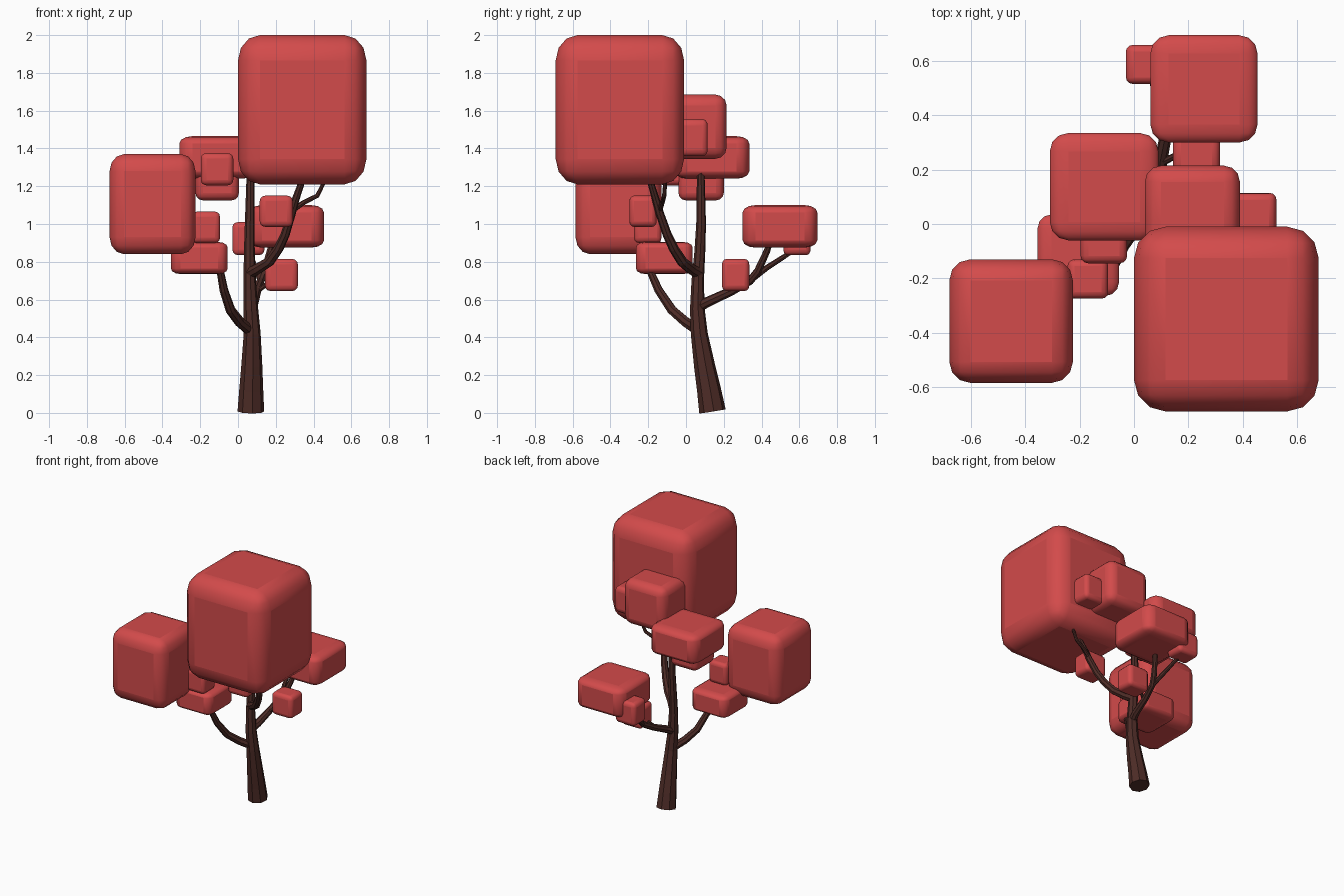
import bpy, math
from mathutils import Vector


def material(name, rgb):
    m = bpy.data.materials.new(name)
    m.diffuse_color = (*rgb, 1)
    return m


LEAF = material("leaf_red", (0.65, 0.07, 0.07))
BARK = material("bark_brown", (0.075, 0.025, 0.02))


def foliage(name, x, y, z):
    """Rounded block filling the given x, y, z ranges; rounding scales with the block."""
    lo, hi = Vector((x[0], y[0], z[0])), Vector((x[1], y[1], z[1]))
    bpy.ops.mesh.primitive_cube_add(size=1, location=(lo + hi) / 2)
    ob = bpy.context.object
    ob.name = name
    ob.scale = hi - lo
    bev = ob.modifiers.new("round", "BEVEL")
    bev.width, bev.segments = 0.17, 3
    ob.data.materials.append(LEAF)
    bpy.ops.object.shade_smooth_by_angle(angle=math.radians(40))


def limb(name, points):
    """Tapered eight-sided tube through (x, y, z, radius) points."""
    cu = bpy.data.curves.new(name, "CURVE")
    cu.dimensions = "3D"
    cu.bevel_depth, cu.bevel_resolution = 1, 2
    cu.use_fill_caps = True
    sp = cu.splines.new("POLY")
    sp.points.add(len(points) - 1)
    for p, (x, y, z, r) in zip(sp.points, points):
        p.co, p.radius = (x, y, z, 1), r
    sp.use_smooth = False
    cu.materials.append(BARK)
    bpy.context.collection.objects.link(bpy.data.objects.new(name, cu))


# Trunk
limb("trunk", [(.068, .14, .008, .071), (.07, .122, .12, .064), (.073, .098, .25, .056),
               (.075, .07, .42, .045), (.068, .06, .55, .039), (.062, .062, .7, .033),
               (.06, .073, .85, .029), (.062, .08, 1.0, .026), (.066, .078, 1.28, .02)])

# Branches
limb("left_branch", [(.06, .06, .44, .03), (.01, 0, .48, .028), (-.04, -.075, .545, .026),
                     (-.075, -.145, .65, .023), (-.092, -.185, .74, .02), (-.15, -.2, .85, .015),
                     (-.205, -.2, .935, .012)])
limb("back_branch", [(.065, .06, .56, .03), (.085, .12, .59, .027), (.1, .24, .645, .024),
                     (.12, .34, .7, .022), (.14, .38, .75, .021), (.17, .43, .86, .018),
                     (.2, .46, .95, .014)])
limb("back_twig", [(.12, .34, .7, .016), (.09, .43, .77, .015), (.06, .57, .86, .012)])
limb("low_twig", [(.09, .22, .635, .015), (.15, .25, .68, .012), (.22, .26, .73, .01)])
limb("right_branch", [(.062, .065, .74, .032), (.1, .03, .76, .03), (.165, -.02, .8, .028),
                      (.215, -.065, .87, .026), (.25, -.1, .945, .024), (.285, -.14, 1.06, .022),
                      (.305, -.16, 1.13, .02), (.34, -.19, 1.23, .017)])
limb("right_twig", [(.285, -.14, 1.07, .015), (.35, -.125, 1.115, .013),
                    (.42, -.115, 1.15, .012), (.46, -.11, 1.23, .01)])

# Foliage blocks
foliage("crown_block", (0, .68), (-.69, -.01), (1.21, 2))
foliage("left_block", (-.68, -.225), (-.585, -.13), (.84, 1.37))
foliage("top_left_block", (-.31, .09), (-.06, .335), (1.24, 1.465))
foliage("back_block", (.06, .455), (.3, .695), (.875, 1.10))
foliage("crown_back_block", (.04, .39), (-.135, .215), (1.345, 1.685))
foliage("crown_side_block", (.36, .525), (-.04, .115), (1.36, 1.555))
foliage("front_small_block", (-.197, -.025), (-.145, .02), (1.205, 1.375))
foliage("under_top_block", (-.225, .005), (-.04, .2), (1.125, 1.355))
foliage("low_left_block", (-.355, -.055), (-.265, .035), (.735, .905))
foliage("left_small_block", (-.245, -.095), (-.275, -.13), (.9, 1.065))
foliage("right_small_block", (.115, .29), (-.3, -.155), (.985, 1.15))
foliage("low_right_block", (.143, .317), (.19, .335), (.645, .815))
foliage("back_small_block", (-.03, .14), (.515, .66), (.835, 1.01))
